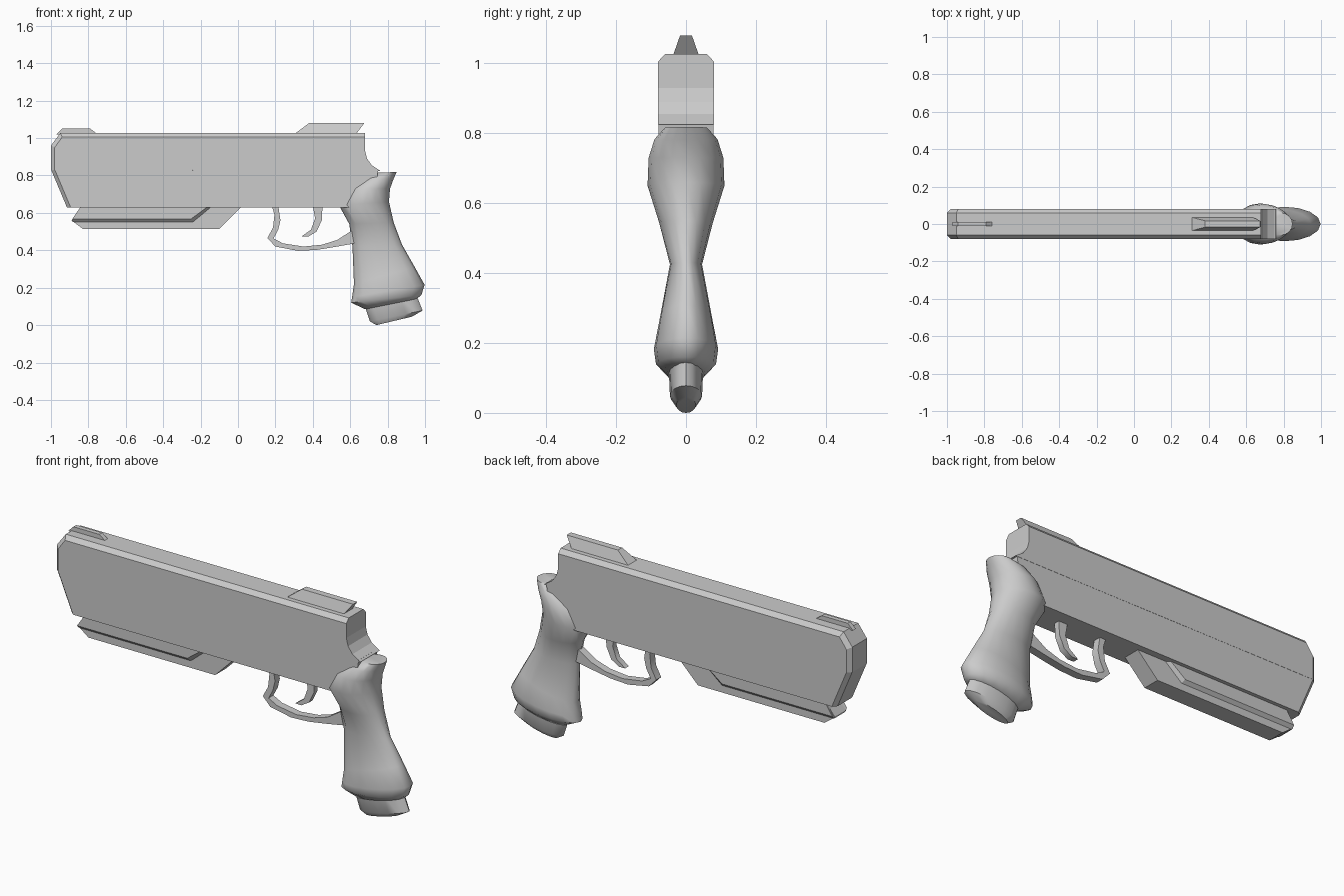
import bpy, bmesh, math
from mathutils import Vector

if "Cube" in bpy.data.objects:
    bpy.data.objects.remove(bpy.data.objects["Cube"])


def finish(name, bm, smooth=None):
    bmesh.ops.recalc_face_normals(bm, faces=bm.faces)
    me = bpy.data.meshes.new(name)
    bm.to_mesh(me)
    bm.free()
    ob = bpy.data.objects.new(name, me)
    bpy.context.collection.objects.link(ob)
    if smooth:
        bpy.ops.object.select_all(action='DESELECT')
        ob.select_set(True)
        bpy.context.view_layer.objects.active = ob
        bpy.ops.object.shade_smooth_by_angle(angle=math.radians(smooth))
    return ob


def skin(name, loops, smooth=None):
    """Join successive closed loops of points and cap both ends."""
    bm = bmesh.new()
    rings = [[bm.verts.new(p) for p in loop] for loop in loops]
    n = len(rings[0])
    for a, b in zip(rings, rings[1:]):
        for i in range(n):
            j = (i + 1) % n
            bm.faces.new((a[i], a[j], b[j], b[i]))
    bm.faces.new(rings[0])
    bm.faces.new(rings[-1][::-1])
    return finish(name, bm, smooth)


def slab(name, layers, smooth=None):
    """Mirror-symmetric slab: (half width, side profile) from outside to middle."""
    loops = [[(x, -y, z) for x, z in pts] for y, pts in layers]
    loops += [[(x, y, z) for x, z in pts] for y, pts in reversed(layers)]
    return skin(name, loops, smooth)


def loft(name, sections, sides=16, smooth=50):
    """Elliptical sections given by front point, rear point and half width."""
    loops = []
    for fx, fz, rx, rz, w in sections:
        f, r = Vector((fx, 0, fz)), Vector((rx, 0, rz))
        mid, half = (f + r) / 2, (r - f) / 2
        loops.append([mid + half * math.cos(t) + Vector((0, w * math.sin(t), 0))
                      for t in (2 * math.pi * i / sides for i in range(sides))])
    return skin(name, loops, smooth)


# Upper slide with chamfered top and muzzle, scooped rear
rear = [(.68, .93), (.69, .89), (.715, .855), (.76, .825)]
slab("slide", [
    (.08, [(-.98, .83), (-.98, .95), (-.94, 1.005), (.68, 1.005)] + rear),
    (.06, [(-1, .83), (-1, .96), (-.95, 1.027), (.68, 1.027)] + rear)])

# Lower frame with raked, chamfered front
slab("frame", [
    (.079, [(-.98, .832), (.75, .832), (.72, .63), (-.895, .63)]),
    (.06, [(-1, .832), (.75, .832), (.72, .63), (-.915, .63)])])

# Sights
slab("front_sight", [(.012, [(-.97, 1.02), (-.94, 1.05), (-.79, 1.05), (-.75, 1.02)])])
skin("rear_sight", [
    [(.30, -.038, 1.02), (.63, -.038, 1.02), (.63, .038, 1.02), (.30, .038, 1.02)],
    [(.38, -.017, 1.08), (.675, -.017, 1.08), (.675, .017, 1.08), (.38, .017, 1.08)]])

# Under-barrel rail with a wider upper ledge
slab("lower_rail", [(.045, [(.02, .635), (-.10, .515), (-.83, .515), (-.89, .56),
                            (-.83, .635)])])
slab("rail_ledge", [
    (.06, [(-.84, .635), (-.885, .568), (-.25, .568), (-.16, .635)]),
    (.045, [(-.84, .635), (-.885, .552), (-.24, .552), (-.14, .635)])])

# Trigger guard and trigger
slab("trigger_guard", [(.02, [
    (.18, .64), (.195, .59), (.187, .52), (.157, .465), (.2, .42), (.32, .397),
    (.42, .402), (.52, .418), (.64, .44), (.64, .52), (.60, .50), (.53, .455),
    (.45, .43), (.35, .42), (.24, .437), (.19, .463), (.215, .51), (.227, .56),
    (.215, .64)])], 35)
slab("trigger", [(.015, [
    (.40, .64), (.412, .57), (.39, .51), (.34, .474), (.375, .473), (.42, .50),
    (.448, .56), (.452, .64)])], 35)

# Grip
loft("grip", [
    (.72, .815, .848, .818, .06),
    (.66, .785, .832, .782, .09),
    (.59, .73, .813, .73, .107),
    (.54, .64, .807, .66, .11),
    (.595, .54, .832, .55, .077),
    (.612, .42, .877, .43, .046),
    (.62, .22, .945, .31, .076),
    (.61, .15, .998, .215, .092),
    (.605, .12, .98, .16, .086),
    (.68, .085, .955, .14, .055)])

# Butt plug under the grip
loft("grip_end_cap", [
    (.675, .11, .95, .17, .05),
    (.705, .02, .987, .078, .046),
    (.74, 0.0, .93, .045, .028)], smooth=40)
